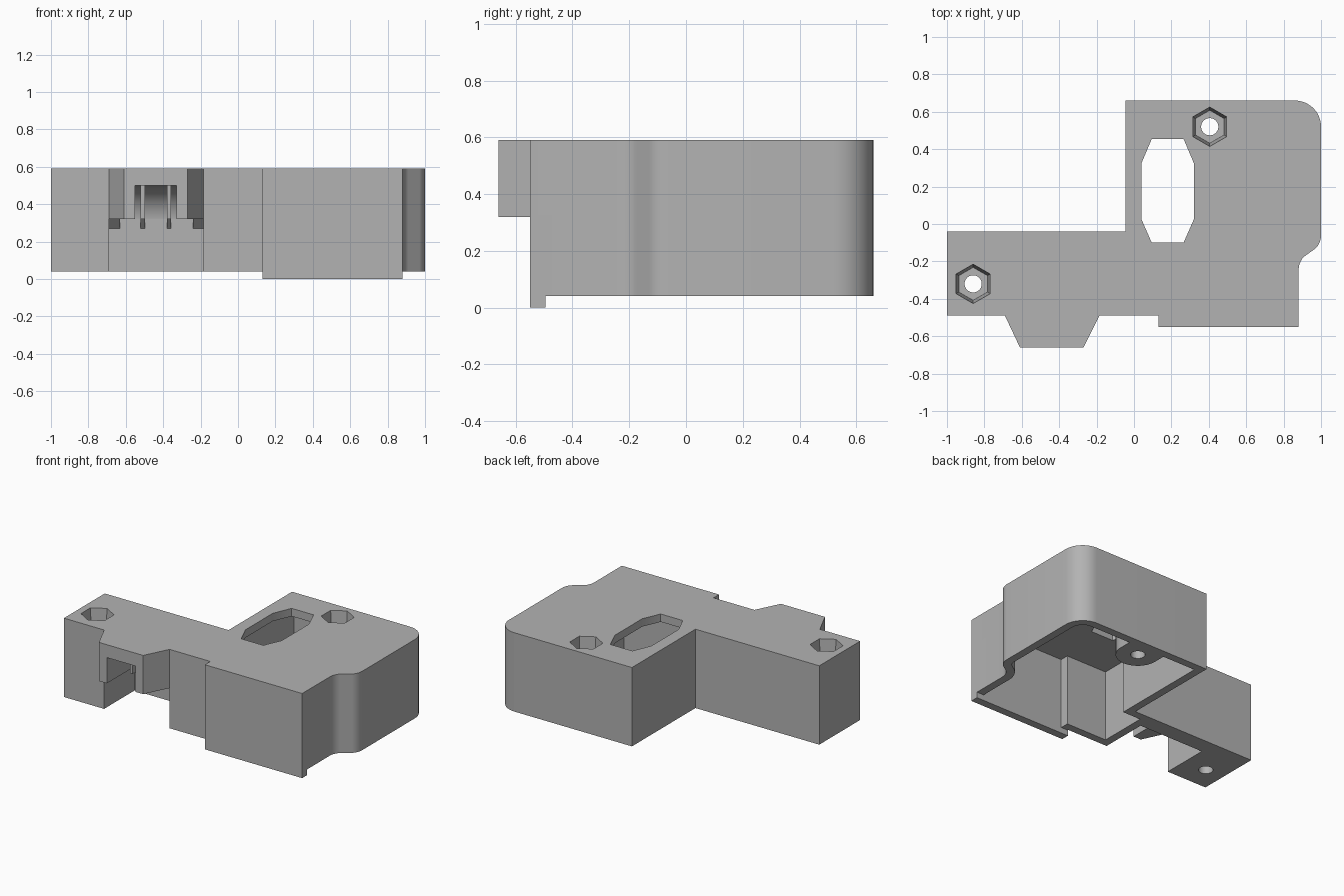
import bpy, bmesh, math
from mathutils import Matrix, Vector

cube = bpy.data.objects.get("Cube")
if cube:
    bpy.data.objects.remove(cube, do_unlink=True)

BASE, TOP, WALL = 0.04, 0.59, 0.055

grey = bpy.data.materials.new("plain grey")
grey.use_nodes = True
grey.diffuse_color = (0.45, 0.45, 0.45, 1)
grey.node_tree.nodes["Principled BSDF"].inputs["Base Color"].default_value = (0.45, 0.45, 0.45, 1)


def finish(name, bm):
    bmesh.ops.recalc_face_normals(bm, faces=bm.faces)
    mesh = bpy.data.meshes.new(name)
    bm.to_mesh(mesh)
    bm.free()
    mesh.materials.append(grey)
    obj = bpy.data.objects.new(name, mesh)
    bpy.context.collection.objects.link(obj)
    return obj


def extrude(name, points, shift):
    bm = bmesh.new()
    face = bm.faces.new([bm.verts.new(p) for p in points])
    new = bmesh.ops.extrude_face_region(bm, geom=[face])["geom"]
    bmesh.ops.translate(bm, vec=shift, verts=[v for v in new if isinstance(v, bmesh.types.BMVert)])
    return finish(name, bm)


def prism(name, outline, z0, z1):
    return extrude(name, [(x, y, z0) for x, y in outline], (0, 0, z1 - z0))


def side_prism(name, profile, x0, x1):
    return extrude(name, [(x0, y, z) for y, z in profile], (x1 - x0, 0, 0))


def box(name, x0, x1, y0, y1, z0, z1):
    return prism(name, [(x0, y0), (x1, y0), (x1, y1), (x0, y1)], z0, z1)


def cone(name, x, y, z0, z1, r0, r1, sides):
    bm = bmesh.new()
    bmesh.ops.create_cone(bm, cap_ends=True, segments=sides, radius1=r0, radius2=r1,
                          depth=z1 - z0, matrix=Matrix.Translation((x, y, (z0 + z1) / 2)))
    return finish(name, bm)


def combine(target, tool, operation):
    mod = target.modifiers.new(operation.lower(), "BOOLEAN")
    mod.operation, mod.object, mod.solver = operation, tool, "EXACT"
    bpy.context.view_layer.objects.active = target
    bpy.ops.object.modifier_apply(modifier=mod.name)
    bpy.data.objects.remove(tool, do_unlink=True)


def arc(cx, cy, r, start, end, steps):
    angles = [math.radians(start + (end - start) * i / steps) for i in range(steps + 1)]
    return [(cx + r * math.cos(a), cy + r * math.sin(a)) for a in angles]


def inset(outline, d):
    # Move every edge of a clockwise outline inwards by d
    result = []
    for i, p in enumerate(outline):
        p = Vector(p)
        a = (p - Vector(outline[i - 1])).normalized()
        b = (Vector(outline[(i + 1) % len(outline)]) - p).normalized()
        na, nb = Vector((a.y, -a.x)), Vector((b.y, -b.x))
        result.append(tuple(p + (na + nb) * d / (1 + na.dot(nb))))
    return result


# Shared outline of the wide body, clockwise from the inner corner
wide = [(-0.045, -0.04), (-0.045, 0.66)]
wide += arc(0.86, 0.52, 0.14, 90, 0, 12)
wide += arc(0.90, -0.06, 0.10, 0, -45, 5)
wide += arc(0.98, -0.245, 0.10, 135, 180, 5)
wide += [(0.88, -0.55), (0.13, -0.55), (0.13, -0.49), (-0.185, -0.49)]

# Housing with arm, hollowed from below
housing = prism("housing", wide + [(-0.27, -0.66), (-0.61, -0.66), (-0.69, -0.49),
                                   (-1, -0.49), (-1, -0.04)], BASE, TOP)
combine(housing, prism("cavity", inset(wide + [(-0.185, -0.04)], WALL), -0.1, TOP - WALL), "DIFFERENCE")

# Front lip below the rim
combine(housing, box("front_lip", 0.13, 0.88, -0.55, -0.495, 0, 0.3), "UNION")

# Rounded boss joined to the back wall
boss = [(0.265, 0.63), (0.545, 0.63)] + arc(0.405, 0.52, 0.14, 0, -180, 20)
combine(housing, prism("screw_boss", boss, BASE, TOP - 0.02), "UNION")

# Channel under the arm and the rounded slot in its nose
CHANNEL_BACK = -0.155
combine(housing, box("channel", -0.69, -0.185, -0.8, CHANNEL_BACK, -0.1, 0.32), "DIFFERENCE")
slot = [(-0.8, 0.2), (-0.8, 0.5)] + arc(CHANNEL_BACK - 0.2, 0.3, 0.2, 90, 0, 12) + [(CHANNEL_BACK, 0.2)]
combine(housing, side_prism("nose_slot", slot, -0.55, -0.33), "DIFFERENCE")

# Thin ribs in the slot, and sloped gussets at the channel corners
rib = [(-0.45, 0.52), (-0.45, 0.32), (-0.205, 0.32), (-0.155, 0.27), (-0.13, 0.27), (-0.13, 0.52)]
for x in (-0.52, -0.38):
    combine(housing, side_prism("slot_rib", rib, x, x + 0.022), "UNION")
gusset = [(-0.205, 0.32), (-0.155, 0.27), (-0.12, 0.27), (-0.12, 0.36), (-0.205, 0.36)]
for x0, x1 in ((-0.71, -0.63), (-0.24, -0.165)):
    combine(housing, side_prism("gusset", gusset, x0, x1), "UNION")

# Long eight-sided window in the top
window = [(0.095, 0.455), (0.265, 0.455), (0.32, 0.325), (0.32, 0.025),
          (0.265, -0.1), (0.095, -0.1), (0.04, 0.025), (0.04, 0.325)]
combine(housing, prism("window", window, 0.4, 0.7), "DIFFERENCE")

# Screw holes with tapered six-sided nut pockets
for x, y in ((0.405, 0.52), (-0.86, -0.32)):
    combine(housing, cone("screw_hole", x, y, -0.1, 0.7, 0.046, 0.046, 32), "DIFFERENCE")
    combine(housing, cone("nut_pocket", x, y, 0.35, TOP + 0.001, 0.088, 0.105, 6), "DIFFERENCE")

# Smooth rounds, sharp edges
bpy.ops.object.select_all(action="DESELECT")
housing.select_set(True)
bpy.context.view_layer.objects.active = housing
bpy.ops.object.shade_smooth_by_angle(angle=math.radians(25))
